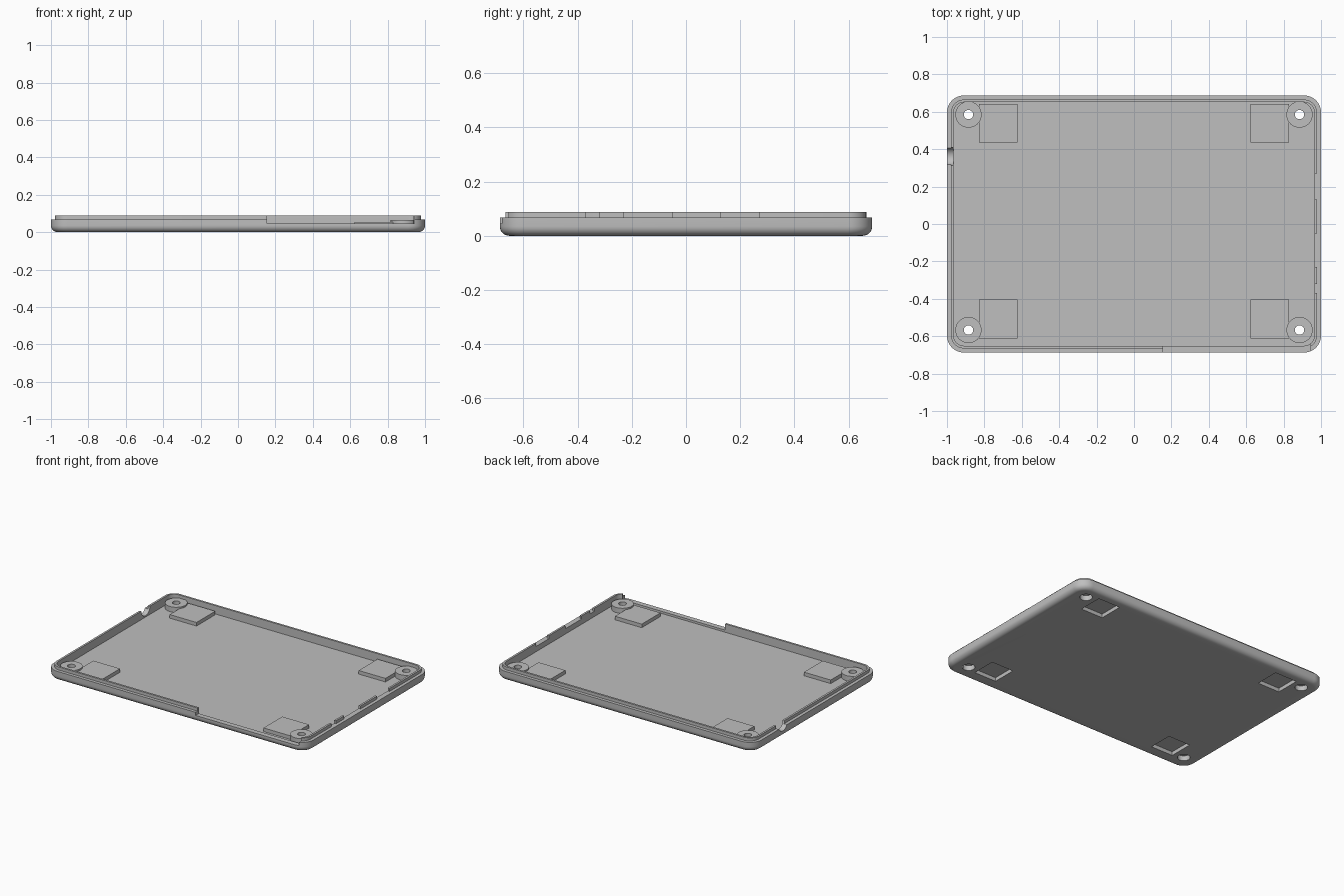
import bpy, bmesh, math

cube = bpy.data.objects.get("Cube")
if cube:
    bpy.data.objects.remove(cube, do_unlink=True)

grey = bpy.data.materials.new("light_grey")
grey.use_nodes = True
colour = (0.52, 0.52, 0.52, 1)
grey.diffuse_color = colour
grey.node_tree.nodes["Principled BSDF"].inputs["Base Color"].default_value = colour

HALF_X, HALF_Y, CORNER = 1.0, 0.687, 0.09
FLOOR, SHOULDER, RIM = 0.03, 0.067, 0.088


def new_object(name, bm):
    bmesh.ops.recalc_face_normals(bm, faces=bm.faces)
    mesh = bpy.data.meshes.new(name)
    bm.to_mesh(mesh)
    bm.free()
    mesh.materials.append(grey)
    obj = bpy.data.objects.new(name, mesh)
    bpy.context.collection.objects.link(obj)
    return obj


def rounded_loop(bm, inset, z, steps=10):
    """Ring of vertices following a rounded rectangle."""
    radius = CORNER - inset
    ring = []
    for k, (sx, sy) in enumerate([(1, 1), (-1, 1), (-1, -1), (1, -1)]):
        for i in range(steps + 1):
            a = math.pi / 2 * (k + i / steps)
            ring.append(bm.verts.new((sx * (HALF_X - CORNER) + radius * math.cos(a),
                                      sy * (HALF_Y - CORNER) + radius * math.sin(a), z)))
    return ring


def box(name, x, y, z):
    bm = bmesh.new()
    bmesh.ops.create_cube(bm, size=1)
    for v in bm.verts:
        v.co = [lo + (c + 0.5) * (hi - lo) for c, (lo, hi) in zip(v.co, (x, y, z))]
    return new_object(name, bm)


def cylinder(name, x, y, z0, z1, radius):
    bm = bmesh.new()
    bmesh.ops.create_cone(bm, cap_ends=True, segments=40, radius1=radius,
                          radius2=radius, depth=z1 - z0)
    bmesh.ops.translate(bm, verts=bm.verts, vec=(x, y, (z0 + z1) / 2))
    return new_object(name, bm)


def combine(target, tool, operation):
    """Apply a boolean and discard the tool."""
    mod = target.modifiers.new(operation, 'BOOLEAN')
    mod.operation, mod.object, mod.solver = operation, tool, 'EXACT'
    bpy.context.view_layer.objects.active = target
    bpy.ops.object.modifier_apply(modifier=mod.name)
    bpy.data.objects.remove(tool, do_unlink=True)


# Tray shell: wall section swept around a rounded rectangle
EDGE = 0.035
section = [(EDGE * (1 - math.sin(t)), EDGE * (1 - math.cos(t)))
           for t in (math.pi / 2 * i / 7 for i in range(8))]
section += [(0, SHOULDER), (0.022, SHOULDER), (0.022, RIM), (0.036, RIM), (0.036, FLOOR)]
bm = bmesh.new()
rings = [rounded_loop(bm, inset, z) for inset, z in section]
for lower, upper in zip(rings, rings[1:]):
    n = len(lower)
    for i in range(n):
        j = (i + 1) % n
        bm.faces.new((lower[i], lower[j], upper[j], upper[i]))
bm.faces.new(rings[0][::-1])
bm.faces.new(rings[-1])
tray = new_object("tray", bm)

# Raised pads and screw bosses in each corner
corners = [(sx, front) for sx in (-1, 1) for front in (False, True)]
for sx, front in corners:
    px, py = sx * 0.727, -0.508 if front else 0.538
    combine(tray, box("pad", (px - 0.103, px + 0.103), (py - 0.103, py + 0.103),
                      (0.015, 0.055)), 'UNION')
    combine(tray, cylinder("boss", sx * 0.885, -0.567 if front else 0.585,
                           0.012, SHOULDER - 0.001, 0.07), 'UNION')

# Foot pockets below, and counterbored screw holes
for sx, front in corners:
    px, py = sx * 0.727, -0.508 if front else 0.538
    bx, by = sx * 0.885, -0.567 if front else 0.585
    combine(tray, box("pocket", (px - 0.085, px + 0.085), (py - 0.085, py + 0.085),
                      (-0.1, 0.026)), 'DIFFERENCE')
    combine(tray, cylinder("bore", bx, by, -0.1, 0.2, 0.025), 'DIFFERENCE')
    combine(tray, cylinder("counterbore", bx, by, -0.1, 0.035, 0.04), 'DIFFERENCE')

# Long opening in the front wall
combine(tray, box("front_opening", (0.155, 0.945), (-0.8, -0.642), (0.045, 0.2)), 'DIFFERENCE')

# Gaps in the lip on the left side (+x)
for gap in ((-0.37, -0.32), (-0.23, -0.05), (0.13, 0.27)):
    combine(tray, box("lip_gap", (0.95, 1.1), gap, (SHOULDER, 0.2)), 'DIFFERENCE')

# Rounded cable notch in the right side (-x)
bm = bmesh.new()
bmesh.ops.create_cone(bm, cap_ends=True, segments=40, radius1=0.048, radius2=0.048, depth=0.2)
for v in bm.verts:
    v.co = (v.co.z - 1.0, v.co.x + 0.362, v.co.y + 0.088)
combine(tray, new_object("cable_notch", bm), 'DIFFERENCE')

# Smooth shading with crisp edges
bpy.ops.object.select_all(action='DESELECT')
tray.select_set(True)
bpy.context.view_layer.objects.active = tray
bpy.ops.object.shade_smooth_by_angle(angle=math.radians(30))
